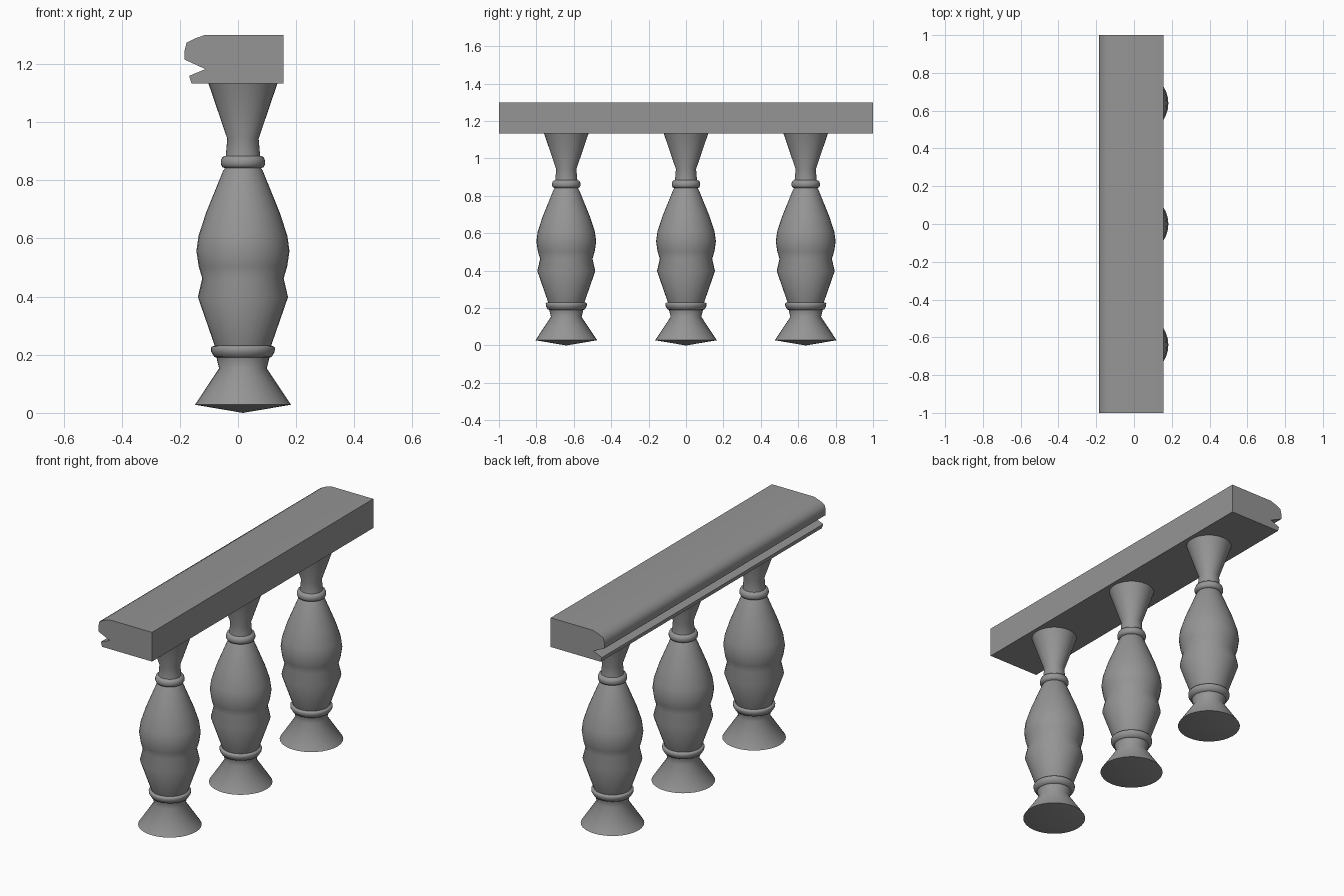
import bpy, bmesh, math

if "Cube" in bpy.data.objects:
    bpy.data.objects.remove(bpy.data.objects["Cube"])

SEGMENTS = 32
CENTRE_X = 0.017

grey = bpy.data.materials.new("dark_grey")
grey.diffuse_color = (0.3, 0.3, 0.3, 1)
grey.use_nodes = True
grey.node_tree.nodes["Principled BSDF"].inputs["Base Color"].default_value = grey.diffuse_color


def finish(bm, name, angle):
    bmesh.ops.recalc_face_normals(bm, faces=bm.faces)
    mesh = bpy.data.meshes.new(name)
    bm.to_mesh(mesh)
    bm.free()
    mesh.materials.append(grey)
    obj = bpy.data.objects.new(name, mesh)
    bpy.context.collection.objects.link(obj)
    bpy.ops.object.select_all(action='DESELECT')
    obj.select_set(True)
    bpy.context.view_layer.objects.active = obj
    bpy.ops.object.shade_smooth_by_angle(angle=math.radians(angle))
    return obj


def lathe(name, profile):
    bm = bmesh.new()
    verts = [bm.verts.new((r, 0, z)) for r, z in profile]
    edges = [bm.edges.new(pair) for pair in zip(verts, verts[1:])]
    bmesh.ops.spin(bm, geom=verts + edges, cent=(0, 0, 0), axis=(0, 0, 1),
                   angle=math.tau, steps=SEGMENTS, use_duplicate=False)
    bmesh.ops.remove_doubles(bm, verts=bm.verts, dist=0.0005)
    return finish(bm, name, 55)


def extrude_y(name, section, half):
    bm = bmesh.new()
    face = bm.faces.new([bm.verts.new((x, -half, z)) for x, z in section])
    result = bmesh.ops.extrude_face_region(bm, geom=[face], use_keep_orig=True)
    moved = [g for g in result["geom"] if isinstance(g, bmesh.types.BMVert)]
    bmesh.ops.translate(bm, verts=moved, vec=(0, 2 * half, 0))
    return finish(bm, name, 65)


# Turned baluster: pointed foot, lower collar, double-swelled body, ring, flared neck
profile = [
    (0, 0), (0.165, 0.028), (0.082, 0.153), (0.091, 0.190),
    (0.099, 0.193), (0.109, 0.210), (0.110, 0.223), (0.107, 0.228), (0.097, 0.231),
    (0.155, 0.398), (0.140, 0.463), (0.152, 0.503), (0.160, 0.556),
    (0.153, 0.608), (0.127, 0.688), (0.068, 0.833),
    (0.062, 0.842), (0.071, 0.845), (0.076, 0.855), (0.076, 0.867),
    (0.071, 0.880), (0.059, 0.884), (0.054, 0.943), (0.119, 1.134),
]
baluster = lathe("baluster_1", profile)
baluster.location = (CENTRE_X, -0.64, 0)
for i, y in enumerate((0, 0.64), start=2):
    copy = baluster.copy()
    copy.name = f"baluster_{i}"
    copy.location.y = y
    bpy.context.collection.objects.link(copy)

# Handrail with moulded edge on one side
extrude_y("handrail", [
    (0.156, 1.133), (0.156, 1.30), (-0.112, 1.30), (-0.147, 1.288), (-0.177, 1.273),
    (-0.184, 1.245), (-0.184, 1.215), (-0.112, 1.182), (-0.168, 1.159), (-0.160, 1.133),
], 1.0)
